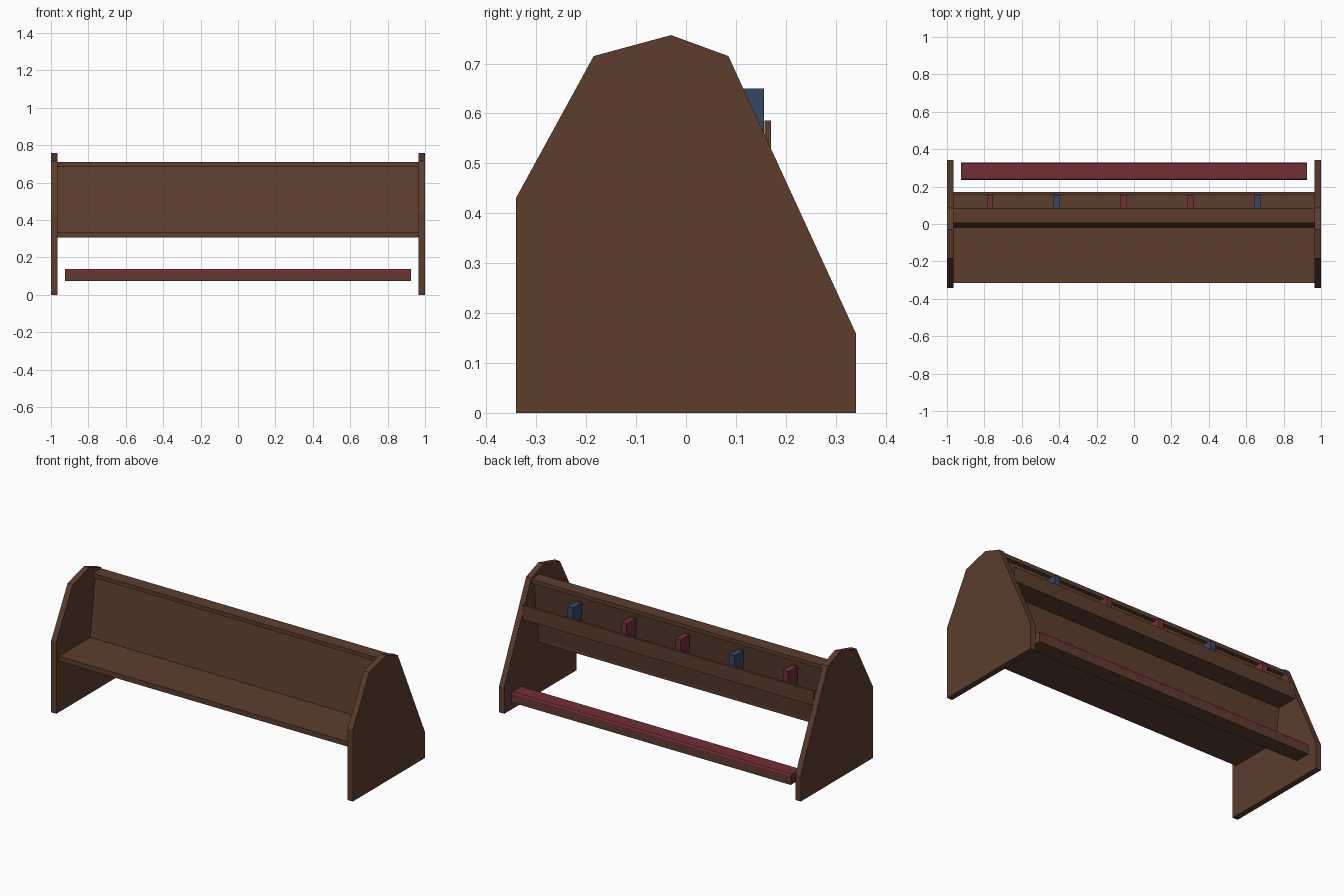
import bpy, bmesh

cube = bpy.data.objects.get("Cube")
if cube:
    bpy.data.objects.remove(cube, do_unlink=True)


def material(name, rgb):
    mat = bpy.data.materials.new(name)
    mat.use_nodes = True
    mat.diffuse_color = (*rgb, 1)
    mat.node_tree.nodes["Principled BSDF"].inputs["Base Color"].default_value = (*rgb, 1)
    return mat


wood = material("dark wood", (0.107, 0.047, 0.027))
red = material("wine red", (0.168, 0.028, 0.036))
blue = material("navy blue", (0.037, 0.061, 0.125))


def extrude(name, profile, x0, x1, mat):
    """Sweep a (y, z) outline along x from x0 to x1."""
    bm = bmesh.new()
    face = bm.faces.new([bm.verts.new((x0, y, z)) for y, z in profile])
    swept = bmesh.ops.extrude_face_region(bm, geom=[face])["geom"]
    moved = [v for v in swept if isinstance(v, bmesh.types.BMVert)]
    bmesh.ops.translate(bm, verts=moved, vec=(x1 - x0, 0, 0))
    bmesh.ops.recalc_face_normals(bm, faces=bm.faces)
    mesh = bpy.data.meshes.new(name)
    bm.to_mesh(mesh)
    bm.free()
    mesh.materials.append(mat)
    obj = bpy.data.objects.new(name, mesh)
    bpy.context.collection.objects.link(obj)
    return obj


def box(name, x, y, z, mat):
    return extrude(name, [(y[0], z[0]), (y[1], z[0]), (y[1], z[1]), (y[0], z[1])], *x, mat)


# Shaped end boards
outline = [(-0.341, 0), (0.341, 0), (0.341, 0.158), (0.085, 0.715),
           (-0.03, 0.757), (-0.185, 0.715), (-0.341, 0.43)]
inner = 0.966
extrude("left_end", outline, inner, 1, wood)
extrude("right_end", outline, -1, -inner, wood)

# Seat, leaning back panel and top rail
span = (-inner, inner)
box("seat", span, (-0.315, 0.015), (0.305, 0.335), wood)
extrude("back_panel", [(-0.021, 0.32), (0.014, 0.315), (0.063, 0.69), (0.028, 0.69)],
        *span, wood)
box("top_rail", span, (0.005, 0.085), (0.685, 0.709), wood)

# Book shelf behind the back panel
box("book_shelf", span, (0.04, 0.158), (0.5, 0.515), wood)
box("book_shelf_lip", span, (0.157, 0.17), (0.5, 0.586), wood)

# Books spaced along the shelf
for i, mat in enumerate([red, blue, red, red, blue]):
    x = -0.77 + 0.357 * i
    box(f"book_{i + 1}", (x - 0.017, x + 0.017), (0.07, 0.156), (0.515, 0.65), mat)

# Kneeler with a chamfered pad
kneel = (-0.926, 0.926)
box("kneeler_board", kneel, (0.235, 0.33), (0.075, 0.112), wood)
extrude("kneeler_pad", [(0.235, 0.112), (0.33, 0.112), (0.33, 0.128), (0.324, 0.137),
                        (0.241, 0.137), (0.235, 0.128)], *kneel, red)
